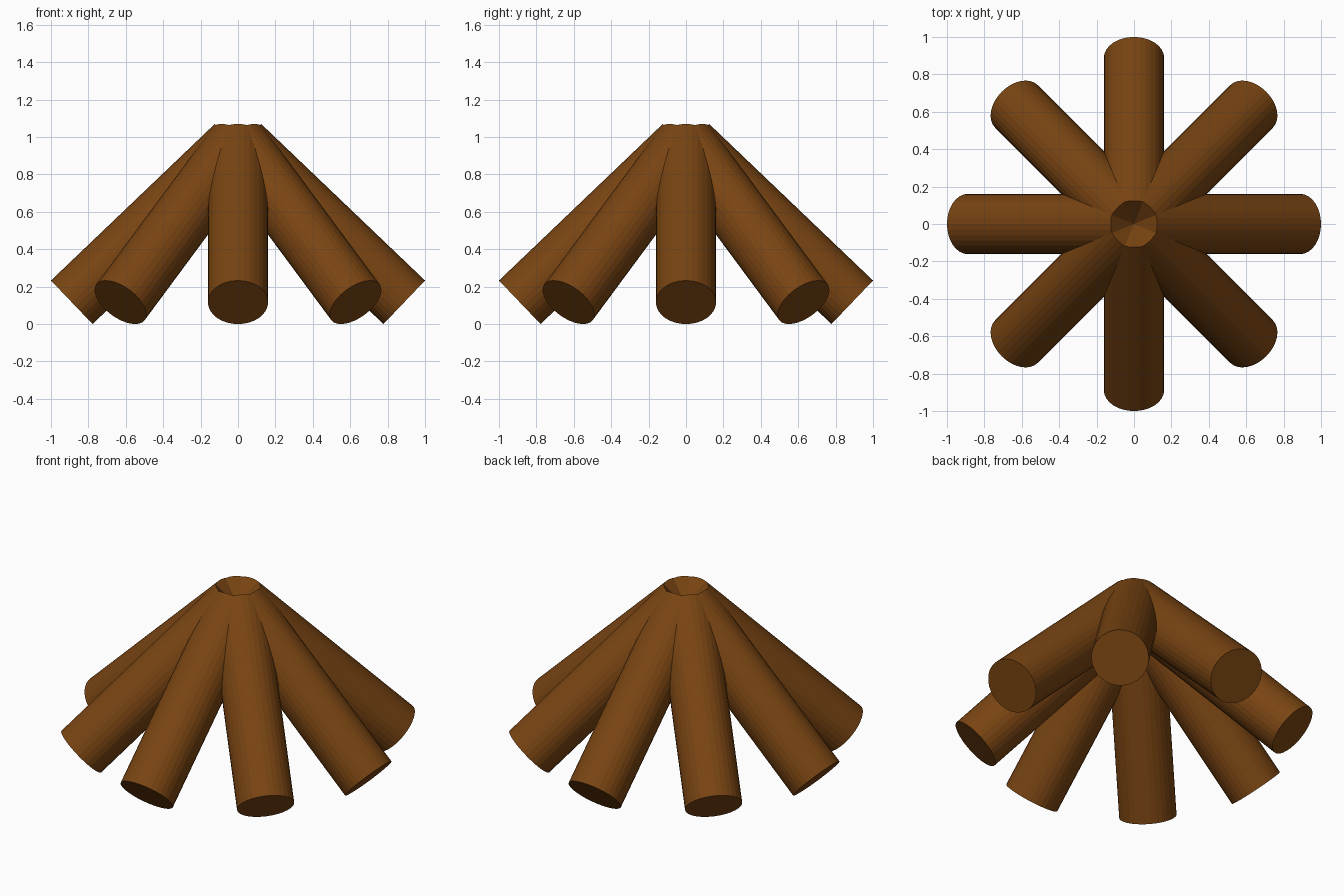
import bpy
from math import sin, cos, pi, radians
from mathutils import Matrix

if "Cube" in bpy.data.objects:
    bpy.data.objects.remove(bpy.data.objects["Cube"])

COUNT = 8
RADIUS = 0.161
TILT = radians(43.7)      # log elevation above the ground
HEIGHT = 1.07

# Lower cap touches the ground and reaches out to radius 1
foot_x = 1 - RADIUS * sin(TILT)
foot_z = RADIUS * cos(TILT)
length = (HEIGHT - 2 * foot_z) / sin(TILT)
mid_x = foot_x - cos(TILT) * length / 2
mid_z = foot_z + sin(TILT) * length / 2

wood = bpy.data.materials.new("brown_wood")
wood.diffuse_color = (0.19, 0.058, 0.006, 1)
wood.use_nodes = True
wood.node_tree.nodes["Principled BSDF"].inputs["Base Color"].default_value = wood.diffuse_color

# Ring of logs leaning together at the top
for i in range(COUNT):
    bpy.ops.mesh.primitive_cylinder_add(vertices=32, radius=RADIUS, depth=length)
    log = bpy.context.object
    log.name = f"leaning_log_{i + 1}"
    log.matrix_world = (Matrix.Rotation(2 * pi * i / COUNT, 4, 'Z')
                        @ Matrix.Translation((mid_x, 0, mid_z))
                        @ Matrix.Rotation(TILT - pi / 2, 4, 'Y'))
    log.data.materials.append(wood)
